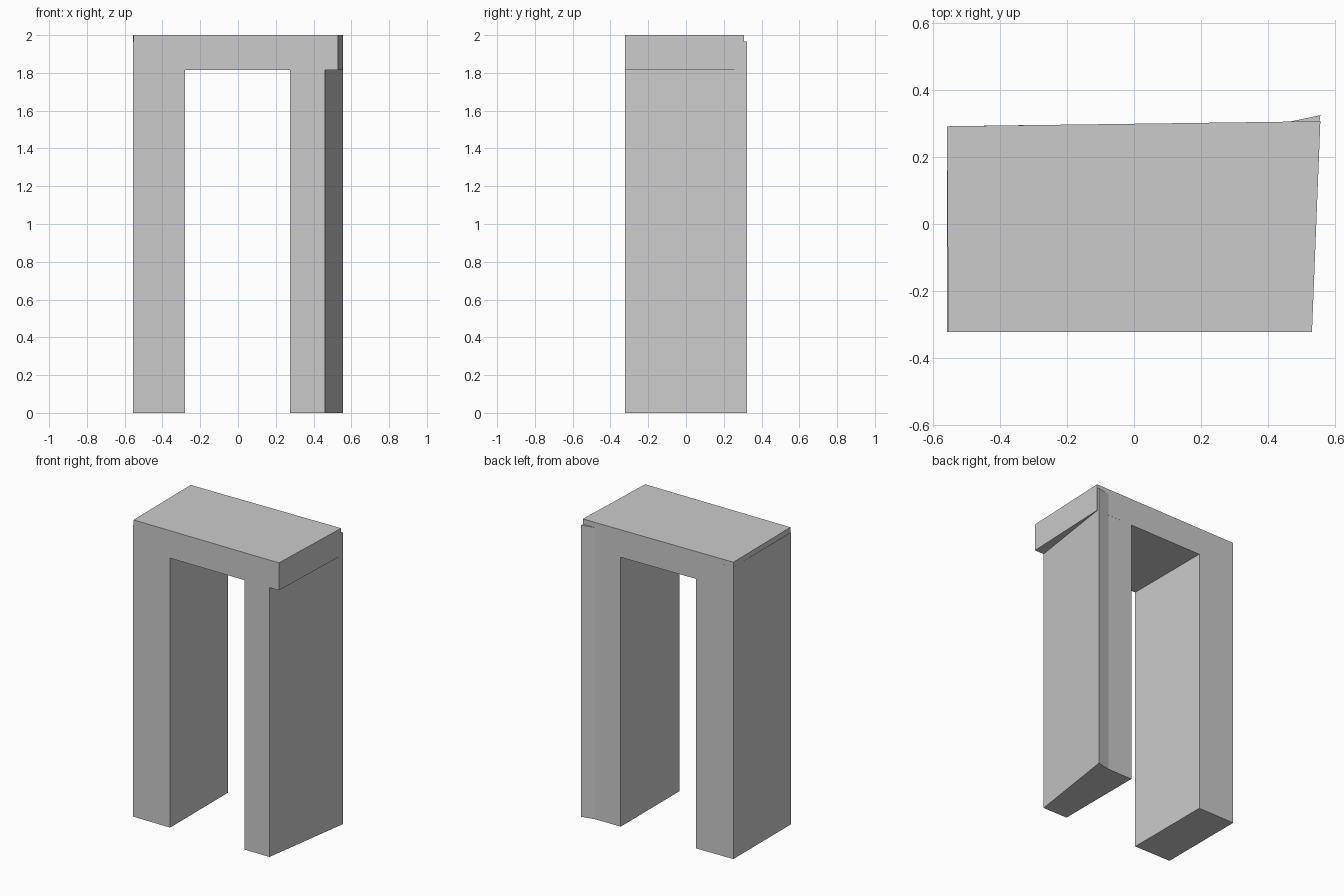
import bpy
import bmesh

cube = bpy.data.objects.get("Cube")
if cube:
    bpy.data.objects.remove(cube, do_unlink=True)

# Single plain grey for the whole frame
grey = bpy.data.materials.new("stone_grey")
grey.use_nodes = True
colour = (0.6, 0.6, 0.6, 1)
grey.diffuse_color = colour
grey.node_tree.nodes["Principled BSDF"].inputs["Base Color"].default_value = colour


def prism(name, plan, bottom, top):
    """Extrude a counter-clockwise ground plan between two heights."""
    bm = bmesh.new()
    base = bm.faces.new([bm.verts.new((x, y, bottom)) for x, y in plan])
    ext = bmesh.ops.extrude_face_region(bm, geom=[base], use_keep_orig=True)
    verts = [v for v in ext["geom"] if isinstance(v, bmesh.types.BMVert)]
    bmesh.ops.translate(bm, verts=verts, vec=(0, 0, top - bottom))
    bmesh.ops.recalc_face_normals(bm, faces=bm.faces)
    mesh = bpy.data.meshes.new(name)
    bm.to_mesh(mesh)
    bm.free()
    mesh.materials.append(grey)
    obj = bpy.data.objects.new(name, mesh)
    bpy.context.collection.objects.link(obj)
    return obj


FRONT = -0.322
LEG_TOP = 1.965
LINTEL_BOTTOM = 1.815

# Straight leg
prism("right_leg", [(-0.557, FRONT), (-0.28, FRONT), (-0.28, 0.295),
                    (-0.557, 0.291)], 0, LEG_TOP)

# Splayed leg with a pointed back corner
prism("left_leg", [(0.275, FRONT), (0.46, FRONT), (0.555, 0.324),
                   (0.46, 0.304), (0.275, 0.302)], 0, LEG_TOP)

# Slightly skewed lintel across the top
prism("lintel", [(-0.553, FRONT), (0.53, FRONT), (0.555, 0.306),
                 (-0.557, 0.291)], LINTEL_BOTTOM, 2)
